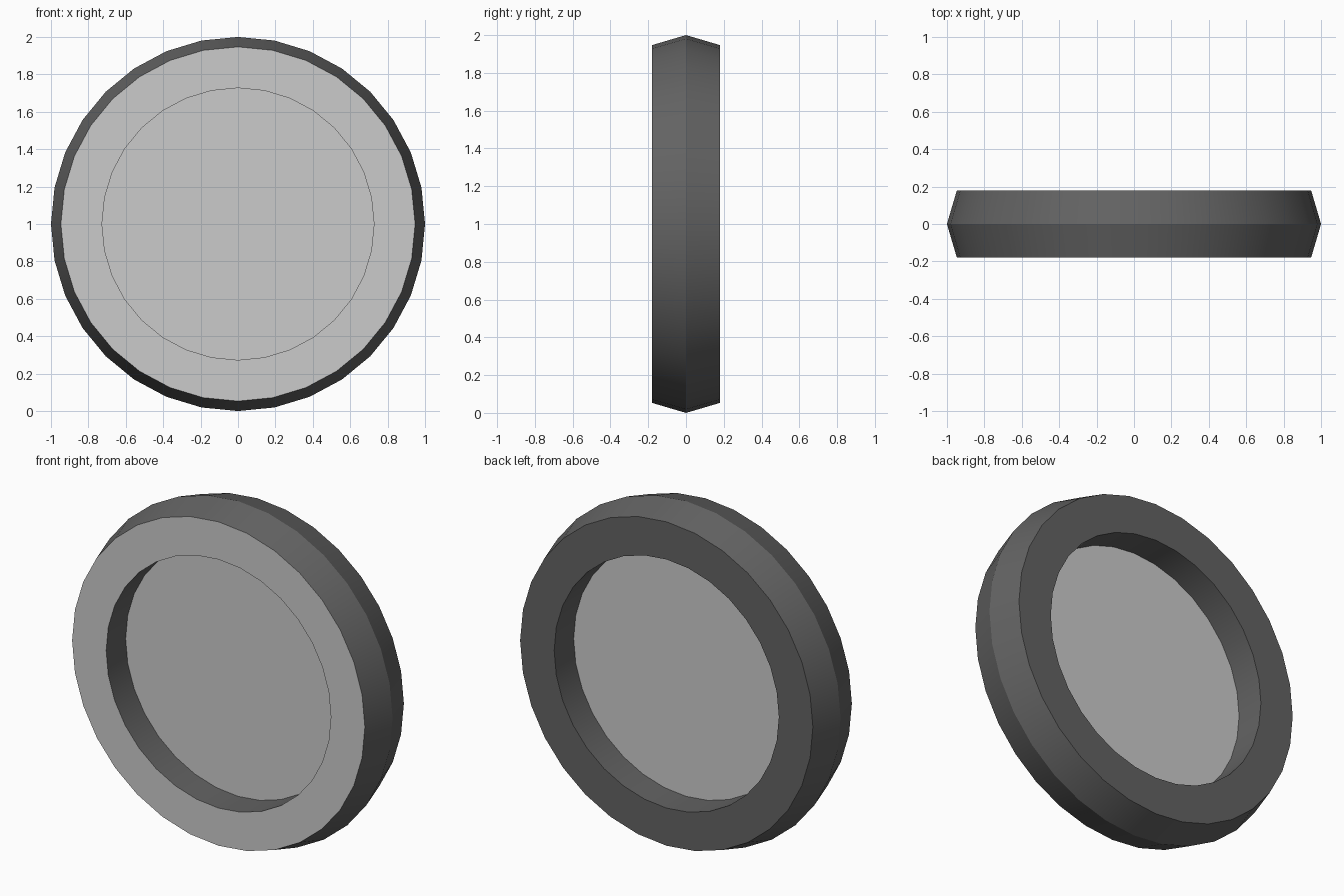
import bpy, math

if "Cube" in bpy.data.objects:
    bpy.data.objects.remove(bpy.data.objects["Cube"])

SIDES = 32
HALF = 0.18                       # half thickness of the ring
R_PEAK, R_FACE, R_IN = 1.0, 0.947, 0.727


def material(name, v):
    m = bpy.data.materials.new(name)
    m.diffuse_color = (v, v, v, 1)
    m.use_nodes = True
    m.node_tree.nodes["Principled BSDF"].inputs["Base Color"].default_value = m.diffuse_color
    return m


def lathe(name, profile, mat):
    """Revolve (radius, y) points around the y axis."""
    verts, faces = [], []
    n = len(profile)
    for i in range(SIDES):
        a = 2 * math.pi * i / SIDES
        verts += [(r * math.cos(a), y, 1 + r * math.sin(a)) for r, y in profile]
    for i in range(SIDES):
        j = (i + 1) % SIDES
        for k in range(n - 1):
            faces.append((i * n + k, i * n + k + 1, j * n + k + 1, j * n + k))
    mesh = bpy.data.meshes.new(name)
    mesh.from_pydata(verts, [], faces)
    mesh.materials.append(mat)
    ob = bpy.data.objects.new(name, mesh)
    bpy.context.collection.objects.link(ob)
    bpy.context.view_layer.objects.active = ob
    ob.select_set(True)
    bpy.ops.object.shade_smooth_by_angle(angle=math.radians(30))
    ob.select_set(False)
    return ob


dark = material("dark", 0.125)
light = material("light", 0.8)

# Ring body: inner wall, back face and ridged outer rim
lathe("ring_body", [(R_IN, -HALF), (R_IN, HALF), (R_FACE, HALF),
                    (R_PEAK, 0), (R_FACE, -HALF)], dark)

# Pale front face of the ring
lathe("front_face", [(R_FACE, -HALF), (R_IN, -HALF)], light)

# Thin disc filling the middle of the ring
bpy.ops.mesh.primitive_circle_add(vertices=SIDES, radius=R_IN, fill_type='NGON',
                                  location=(0, 0, 1), rotation=(math.pi / 2, 0, 0))
disc = bpy.context.object
disc.name = "centre_disc"
disc.data.materials.append(light)
